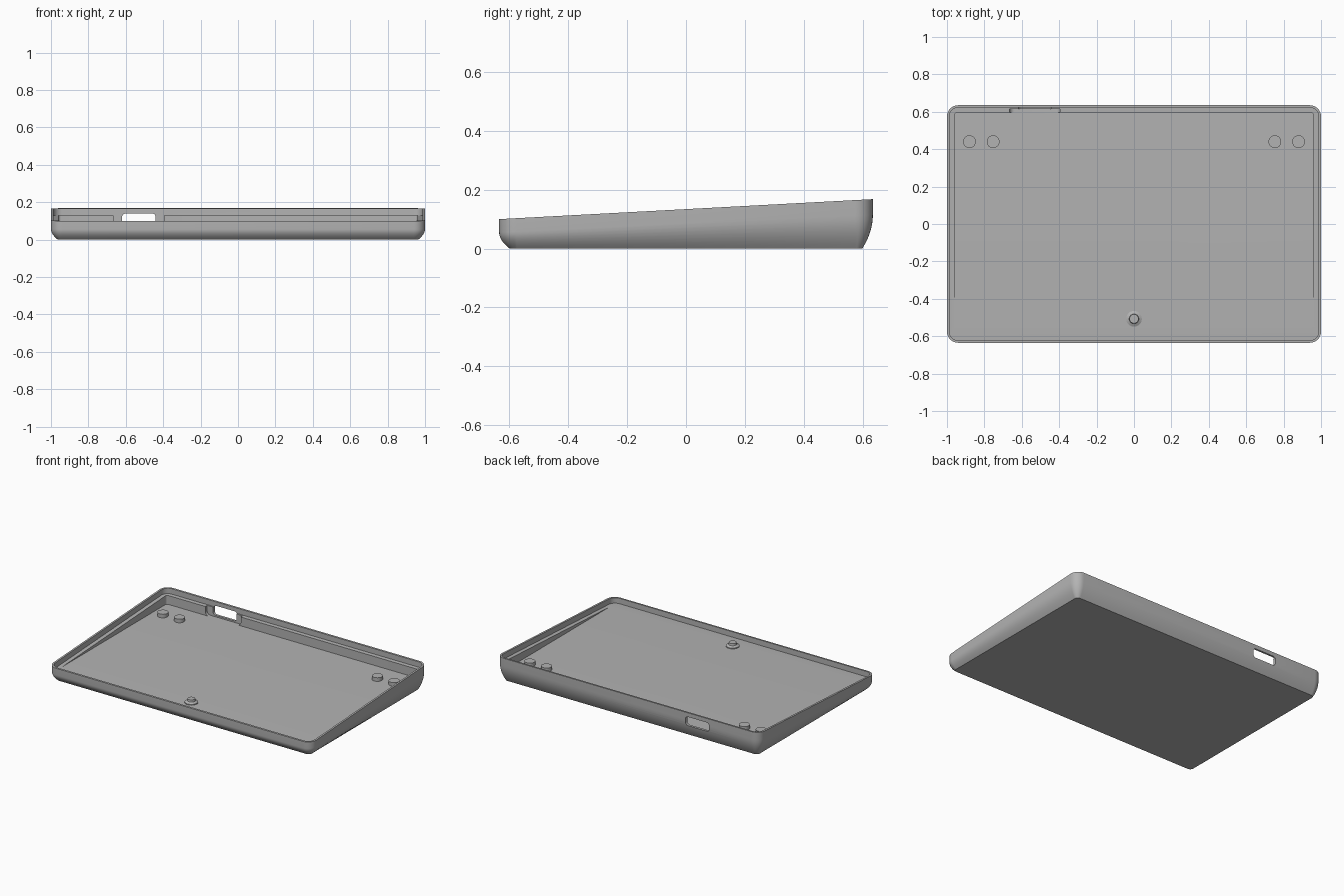
import bpy, bmesh, math
from mathutils import Vector

if "Cube" in bpy.data.objects:
    bpy.data.objects.remove(bpy.data.objects["Cube"])

HX, HY, FLOOR = 1.0, 0.635, 0.068

grey = bpy.data.materials.new("plain grey")
grey.use_nodes = True
grey.diffuse_color = (0.45, 0.45, 0.45, 1)
grey.node_tree.nodes["Principled BSDF"].inputs["Base Color"].default_value = (0.45, 0.45, 0.45, 1)


def rim_z(y):
    """Height of the sloping top edge."""
    return 0.134 + 0.0535 * y


def rounded_rect(hx, hy, r, seg=8):
    pts = []
    for i, (sx, sy) in enumerate([(1, 1), (-1, 1), (-1, -1), (1, -1)]):
        for k in range(seg + 1):
            a = math.pi / 2 * (i + k / seg)
            pts.append((sx * (hx - r) + r * math.cos(a), sy * (hy - r) + r * math.sin(a)))
    return pts


def loft(name, rings):
    """Closed solid through a stack of matching rings."""
    bm = bmesh.new()
    loops = [[bm.verts.new(p) for p in ring] for ring in rings]
    n = len(loops[0])
    for a, b in zip(loops, loops[1:]):
        for i in range(n):
            j = (i + 1) % n
            bm.faces.new((a[i], a[j], b[j], b[i]))
    bm.faces.new(loops[0][::-1])
    bm.faces.new(loops[-1])
    bmesh.ops.recalc_face_normals(bm, faces=bm.faces)
    mesh = bpy.data.meshes.new(name)
    bm.to_mesh(mesh)
    bm.free()
    mesh.materials.append(grey)
    ob = bpy.data.objects.new(name, mesh)
    bpy.context.collection.objects.link(ob)
    return ob


def smooth(ob, angle=30):
    bpy.ops.object.select_all(action='DESELECT')
    ob.select_set(True)
    bpy.context.view_layer.objects.active = ob
    bpy.ops.object.shade_smooth_by_angle(angle=math.radians(angle))


# Outer body: the curved lower edge grows taller toward the back
rings = []
outline = rounded_rect(HX, HY, 0.06)
STEPS = 7
for s in range(STEPS + 1):
    t = s / STEPS
    inset = 0.036 * (1 - t) ** 2
    ring = rounded_rect(HX - inset, HY - inset, 0.06 - inset)
    rings.append([(x, y, t * (0.085 + 0.047 * oy)) for (x, y), (_, oy) in zip(ring, outline)])
rings.append([(x, y, rim_z(y)) for x, y in outline])
tray = loft("case_tray", rings)

# Cutters: sloping lid recess, flat-floored cavity, port pocket and port slot
rim = rounded_rect(HX - 0.013, HY - 0.013, 0.047)
well = rounded_rect(0.96, 0.595, 0.015)
pocket = rounded_rect(0.135, 0.047, 0.025)
slot = rounded_rect(0.09, 0.031, 0.02)
PORT_X = -0.53
cutters = [
    loft("rim_cutter", [[(x, y, rim_z(y) - 0.037) for x, y in rim], [(x, y, 0.3) for x, y in rim]]),
    loft("well_cutter", [[(x, y, z) for x, y in well] for z in (FLOOR, 0.3)]),
    loft("pocket_cutter", [[(x + PORT_X, y, z + 0.115) for x, z in pocket] for y in (0.55, 0.614)]),
    loft("slot_cutter", [[(x + PORT_X, y, z + 0.109) for x, z in slot] for y in (0.55, 0.7)]),
]
for c in cutters:
    c.hide_render = True
    m = tray.modifiers.new(c.name, 'BOOLEAN')
    m.operation, m.solver, m.object = 'DIFFERENCE', 'EXACT', c
bpy.context.view_layer.objects.active = tray
tray.select_set(True)
for m in list(tray.modifiers):
    bpy.ops.object.modifier_apply(modifier=m.name)
for c in cutters:
    bpy.data.objects.remove(c)
smooth(tray)


# Support pegs and the front screw post
def turned(name, x, y, profile, n=32):
    ob = loft(name, [[(x + r * math.cos(2 * math.pi * i / n), y + r * math.sin(2 * math.pi * i / n), z)
                      for i in range(n)] for r, z in profile])
    smooth(ob)


for side, sign in (("left", 1), ("right", -1)):
    for place, x in (("outer", 0.88), ("inner", 0.753)):
        turned(f"{side}_{place}_peg", sign * x, 0.44, [(0.034, FLOOR - 0.01), (0.034, FLOOR + 0.025)])
turned("front_post", 0, -0.507, [(0.042, FLOOR - 0.015), (0.042, FLOOR + 0.006), (0.026, FLOOR + 0.014),
                                 (0.024, FLOOR + 0.028)])
